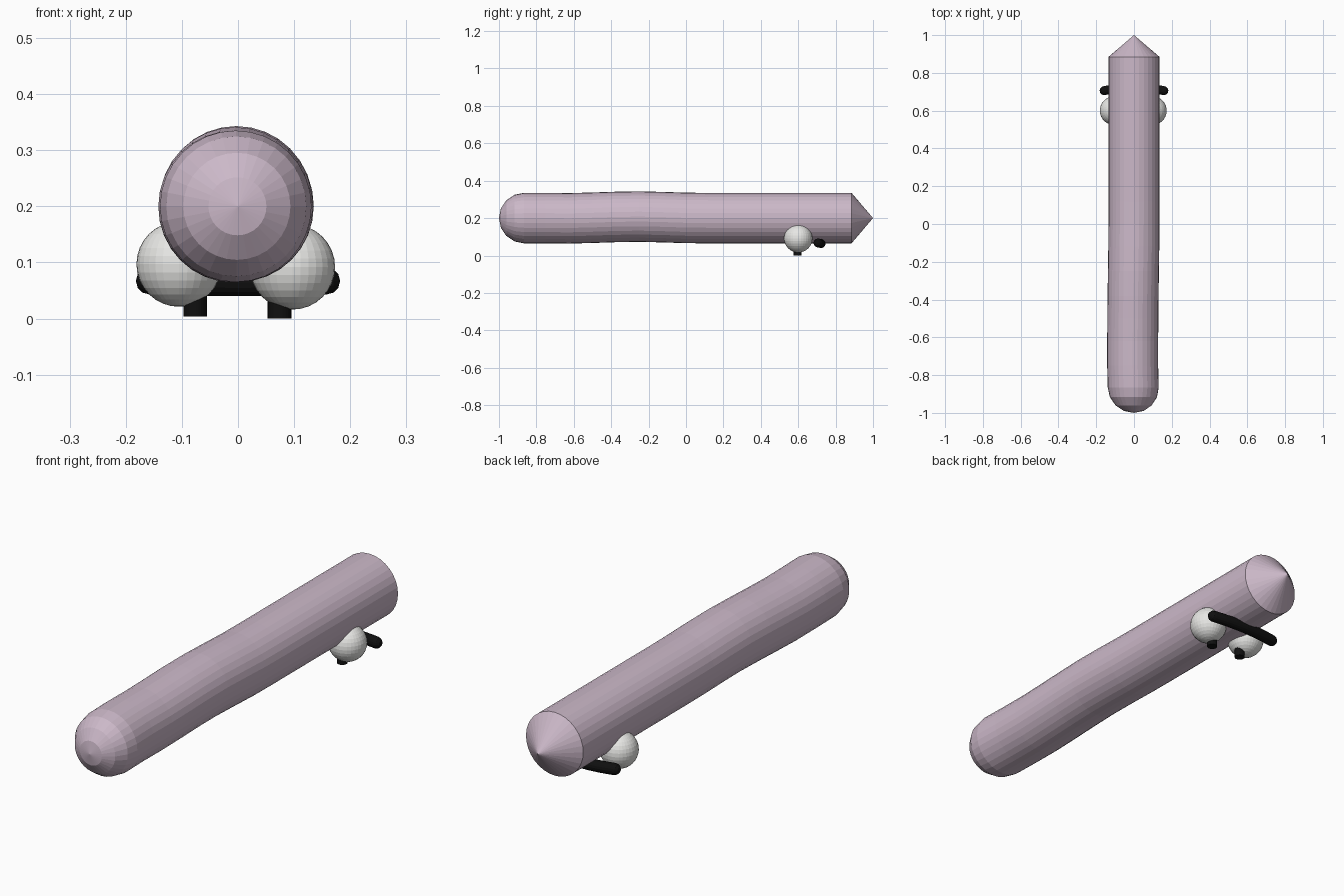
import bpy, bmesh, math
from mathutils import Vector

if "Cube" in bpy.data.objects:
    bpy.data.objects.remove(bpy.data.objects["Cube"])


def material(name, rgb):
    m = bpy.data.materials.new(name)
    m.diffuse_color = (*rgb, 1)
    m.use_nodes = True
    m.node_tree.nodes["Principled BSDF"].inputs["Base Color"].default_value = m.diffuse_color
    return m


PINK = material("dusty_pink", (0.60, 0.48, 0.58))
WHITE = material("eye_white", (0.8, 0.8, 0.78))
BLACK = material("black", (0.005, 0.005, 0.005))


def finish(bm, name, mat):
    bmesh.ops.recalc_face_normals(bm, faces=bm.faces[:])
    me = bpy.data.meshes.new(name)
    bm.to_mesh(me)
    bm.free()
    me.materials.append(mat)
    ob = bpy.data.objects.new(name, me)
    bpy.context.collection.objects.link(ob)
    return ob


def loft(name, rings, mat, sides, tips=(None, None)):
    """Skin (centre, radius, u, v) rings; each end closes to a tip or a flat cap."""
    bm = bmesh.new()
    loops = []
    for c, r, u, v in rings:
        loops.append([bm.verts.new(c + r * (math.cos(t) * u + math.sin(t) * v))
                      for t in (2 * math.pi * i / sides for i in range(sides))])
    for a, b in zip(loops, loops[1:]):
        for i in range(sides):
            j = (i + 1) % sides
            bm.faces.new((a[i], a[j], b[j], b[i]))
    for loop, tip in zip((loops[0], loops[-1]), tips):
        if tip is None:
            bm.faces.new(loop)
        else:
            p = bm.verts.new(tip)
            for i in range(sides):
                bm.faces.new((loop[i], loop[(i + 1) % sides], p))
    return finish(bm, name, mat)


# Body: rounded front, gently wavy tube, pointed rear
R = 0.135
X, Y, Z = Vector((1, 0, 0)), Vector((0, 1, 0)), Vector((0, 0, 1))
rings = []
for k in (1, 2, 3):
    a = math.radians(22.5 * k)
    rings.append((Vector((-0.001 * k, -0.865 - R * math.cos(a), 0.2)), R * math.sin(a), X, Z))
wave = [(-0.865, -0.004, 0.2), (-0.75, -0.007, 0.2), (-0.62, -0.007, 0.199),
        (-0.5, -0.006, 0.202), (-0.38, -0.005, 0.206), (-0.25, -0.003, 0.208),
        (-0.12, -0.001, 0.205), (0, 0, 0.201), (0.12, 0, 0.2), (0.885, 0, 0.2)]
rings += [(Vector((x, y, z)), R, X, Z) for y, x, z in wave]
loft("body", rings, PINK, 32, (Vector((0, -1, 0.2)), Vector((0, 1, 0.2))))

# Eyes and pupils under the body
for side, ex, ez, px, pz in (("left", -0.105, 0.097, -0.076, 0.004),
                             ("right", 0.097, 0.092, 0.074, 0.0)):
    bm = bmesh.new()
    bmesh.ops.create_uvsphere(bm, u_segments=32, v_segments=16, radius=0.076)
    bmesh.ops.translate(bm, verts=bm.verts[:], vec=(ex, 0.6, ez))
    finish(bm, side + "_eye", WHITE)
    loft(side + "_pupil", [(Vector((px, 0.597, z)), 0.021, X, Y) for z in (pz, pz + 0.05)],
         BLACK, 24)

# Mouth: thin bowed tube with rounded ends
mouth = []
N, L, r = 16, 0.158, 0.024
for i in range(N + 1):
    s = -1 + 2 * i / N
    x = L * s
    mouth.append((Vector((x, 0.722 - 0.016 * s * s, 0.064 + 0.003 * s * s)), r, Y, Z))


def round_end(ring, sign):
    c = ring[0]
    return [(c + X * sign * r * math.sin(a), r * math.cos(a), Y, Z)
            for a in map(math.radians, (30, 60))]


tips = (mouth[0][0] - X * r, mouth[-1][0] + X * r)
mouth = round_end(mouth[0], -1)[::-1] + mouth + round_end(mouth[-1], 1)
loft("mouth", mouth, BLACK, 16, tips)
